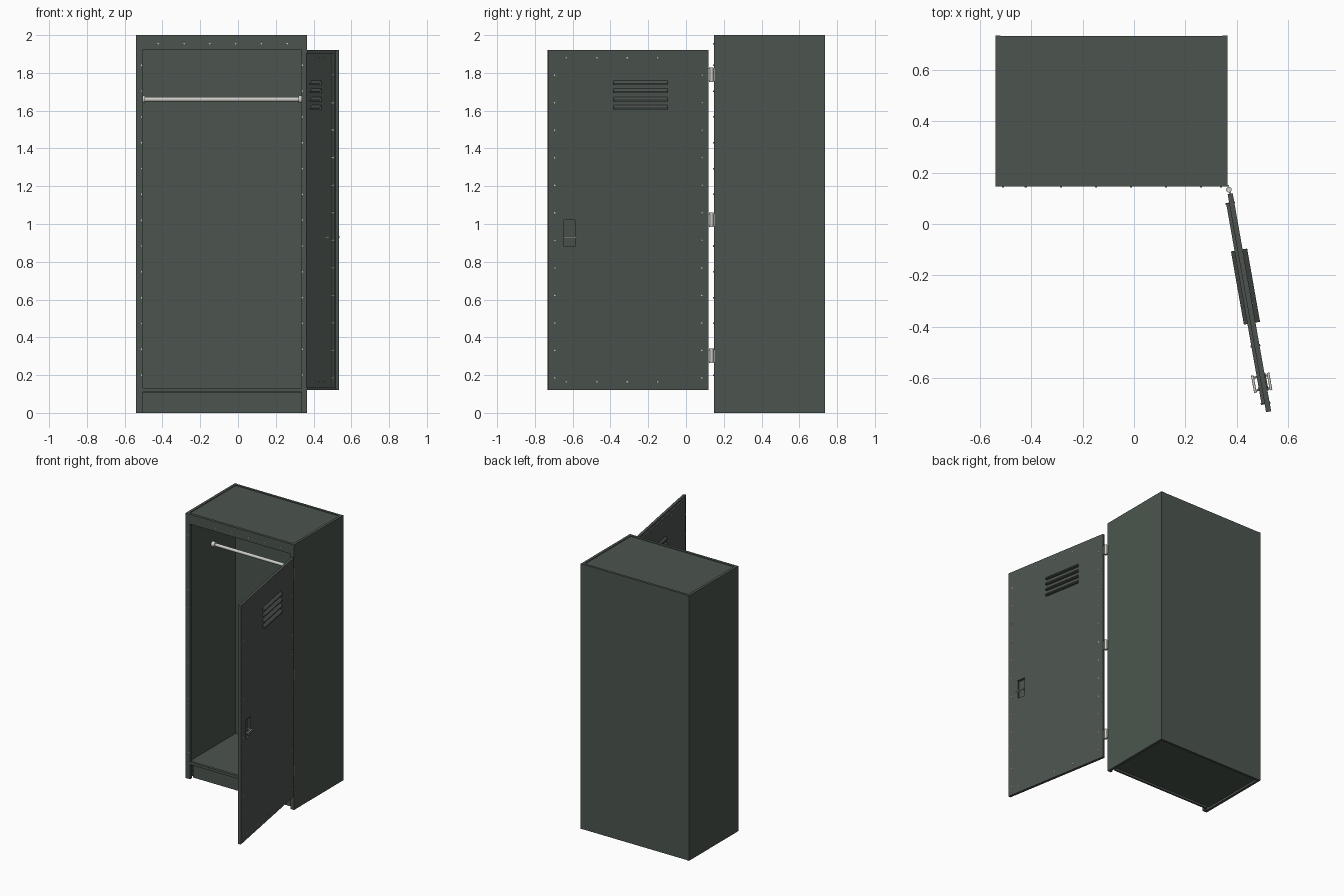
import bpy, math
from mathutils import Matrix, Vector

if "Cube" in bpy.data.objects:
    bpy.data.objects.remove(bpy.data.objects["Cube"])


def material(name, rgb):
    m = bpy.data.materials.new(name)
    m.diffuse_color = (*rgb, 1)
    m.use_nodes = True
    m.node_tree.nodes["Principled BSDF"].inputs["Base Color"].default_value = m.diffuse_color
    return m


GREEN = material("green_grey_paint", (0.072, 0.091, 0.077))
DOOR_PAINT = material("door_paint", (0.072, 0.086, 0.077))
STEEL = material("bare_steel", (0.62, 0.62, 0.58))

# Door frame: local x runs from hinge to free edge, local y points to the outer face
A = math.radians(10)
DOOR = Matrix(((math.sin(A), math.cos(A), 0, 0.375),
               (-math.cos(A), math.sin(A), 0, 0.118),
               (0, 0, 1, 0), (0, 0, 0, 1)))
WORLD = Matrix.Identity(4)


def finish(name, verts, faces, mat, frame):
    me = bpy.data.meshes.new(name)
    me.from_pydata([frame @ Vector(v) for v in verts], [], faces)
    me.materials.append(mat)
    ob = bpy.data.objects.new(name, me)
    bpy.context.collection.objects.link(ob)
    return ob


def box(name, x, y, z, mat=GREEN, frame=WORLD):
    verts = [(a, b, c) for c in z for b in y for a in x]
    faces = [(0, 2, 3, 1), (4, 5, 7, 6), (0, 1, 5, 4), (2, 6, 7, 3), (0, 4, 6, 2), (1, 3, 7, 5)]
    return finish(name, verts, faces, mat, frame)


def rod(name, p, q, r, mat=STEEL, frame=WORLD, n=16):
    p, q = Vector(p), Vector(q)
    rot = (q - p).to_track_quat('Z', 'Y')
    ring = [rot @ Vector((r * math.cos(t), r * math.sin(t), 0))
            for t in (2 * math.pi * i / n for i in range(n))]
    verts = [p + v for v in ring] + [q + v for v in ring]
    faces = [(i, (i + 1) % n, (i + 1) % n + n, i + n) for i in range(n)]
    faces += [tuple(reversed(range(n))), tuple(range(n, 2 * n))]
    ob = finish(name, verts, faces, mat, frame)
    for f in ob.data.polygons:
        f.use_smooth = len(f.vertices) == 4
    ob.data.set_sharp_from_angle(angle=math.radians(40))
    return ob


X0, X1, Y0, Y1 = -0.54, 0.365, 0.147, 0.735

# Cabinet shell
box("left_side", (X0, X0 + 0.02), (Y0, Y1), (0, 2))
box("right_side", (X1 - 0.02, X1), (Y0, Y1), (0, 2))
box("back_panel", (X0 + 0.02, X1 - 0.02), (Y1 - 0.02, Y1 - 0.002), (0, 2))
box("roof", (X0 + 0.02, X1 - 0.02), (Y0 + 0.015, Y1 - 0.02), (1.975, 1.995))
box("floor", (X0 + 0.02, X1 - 0.02), (Y0 + 0.015, Y1 - 0.02), (0.105, 0.125))
box("base_plate", (X0 + 0.02, X1 - 0.02), (Y0 + 0.05, Y1 - 0.02), (0.015, 0.03))

# Front frame and recessed kick plate
box("left_stile", (X0 + 0.02, -0.503), (Y0, Y0 + 0.02), (0, 1.98))
box("right_stile", (0.335, X1 - 0.02), (Y0, Y0 + 0.02), (0, 1.98))
box("top_rail", (-0.503, 0.335), (Y0, Y0 + 0.02), (1.925, 1.98))
box("top_edge", (X0 + 0.02, X1 - 0.02), (Y0, Y0 + 0.02), (1.98, 2.0))
box("bottom_rail", (-0.503, 0.335), (Y0, Y0 + 0.02), (0.11, 0.13))
box("kick_plate", (-0.503, 0.335), (Y0 + 0.035, Y0 + 0.05), (0, 0.11))

# Hanging rail with end flanges
rod("hanging_rail", (-0.515, 0.44, 1.66), (0.34, 0.44, 1.66), 0.012)
rod("rail_flange_left", (-0.52, 0.44, 1.66), (-0.493, 0.44, 1.66), 0.02)
rod("rail_flange_right", (0.32, 0.44, 1.66), (0.345, 0.44, 1.66), 0.02)

# Frame rivets
for i in range(13):
    for x in (-0.511, 0.34):
        z = 0.2 + 0.1367 * i
        rod("frame_rivet", (x, Y0 + 0.002, z), (x, Y0 - 0.004, z), 0.004, n=8)
for i in range(6):
    x = -0.422 + 0.1365 * i
    rod("top_rivet", (x, Y0 + 0.002, 1.955), (x, Y0 - 0.004, 1.955), 0.004, n=8)

# Door leaf with a pocket cut for the latch
leaf = box("door_leaf", (0, 0.863), (-0.01, 0.01), (0.12, 1.92), DOOR_PAINT, DOOR)
cutter = box("latch_cutter", (0.717, 0.777), (-0.004, 0.05), (0.88, 1.02), DOOR_PAINT, DOOR)
cutter.hide_render = True
mod = leaf.modifiers.new("latch_pocket", 'BOOLEAN')
mod.object = cutter
mod.operation = 'DIFFERENCE'
mod.solver = 'EXACT'
bpy.context.view_layer.objects.active = leaf
bpy.ops.object.modifier_apply(modifier=mod.name)
bpy.data.objects.remove(cutter)
box("door_inner_panel", (0.035, 0.83), (-0.022, -0.01), (0.135, 1.905), DOOR_PAINT, DOOR)

# Ventilation louvres: wedge hoods on both faces
for i in range(4):
    z = 1.605 + 0.0437 * i
    for face, tip in ((0.01, 0.028), (-0.022, -0.036)):
        verts = [(u, v, h) for u in (0.222, 0.512)
                 for v, h in ((face, z), (tip, z), (tip, z + 0.008), (face, z + 0.024))]
        faces = [(0, 1, 2, 3), (7, 6, 5, 4), (0, 4, 5, 1), (1, 5, 6, 2), (2, 6, 7, 3), (3, 7, 4, 0)]
        if tip < 0:
            faces = [tuple(reversed(f)) for f in faces]
        finish("louvre", verts, faces, DOOR_PAINT, DOOR)

# Latch handles on the outer and inner face
for side, face, tip in (("outer", -0.004, 0.024), ("inner", -0.022, -0.038)):
    rod(side + "_handle", (0.713, tip, 0.93), (0.782, tip, 0.93), 0.005, n=12, frame=DOOR)
    for u in (0.722, 0.773):
        rod(side + "_handle_post", (u, face, 0.93), (u, tip, 0.93), 0.004, n=8, frame=DOOR)
box("latch_upper_lip", (0.713, 0.781), (0.01, 0.014), (1.02, 1.026), DOOR_PAINT, DOOR)

# Door rivets, heads showing on both faces
def door_rivet(u, z):
    rod("door_rivet", (u, -0.025, z), (u, 0.013, z), 0.004, n=8, frame=DOOR)


for i in range(12):
    for u in (0.037, 0.828):
        door_rivet(u, 0.185 + 0.1457 * i)
for i in range(4):
    for z in (0.165, 1.88):
        door_rivet(0.275 + 0.163 * i + (0 if i < 3 else 0.003), z)

# Hinges: knuckle plus a leaf on the door and on the cabinet
for z in (0.302, 1.022, 1.79):
    rod("hinge_knuckle", (0.37, 0.134, z - 0.038), (0.37, 0.134, z + 0.038), 0.011)
    box("hinge_door_leaf", (-0.018, 0.003), (-0.004, 0.004), (z - 0.032, z + 0.032), STEEL, DOOR)
    box("hinge_cabinet_leaf", (0.364, 0.37), (0.134, 0.152), (z - 0.032, z + 0.032), STEEL)
